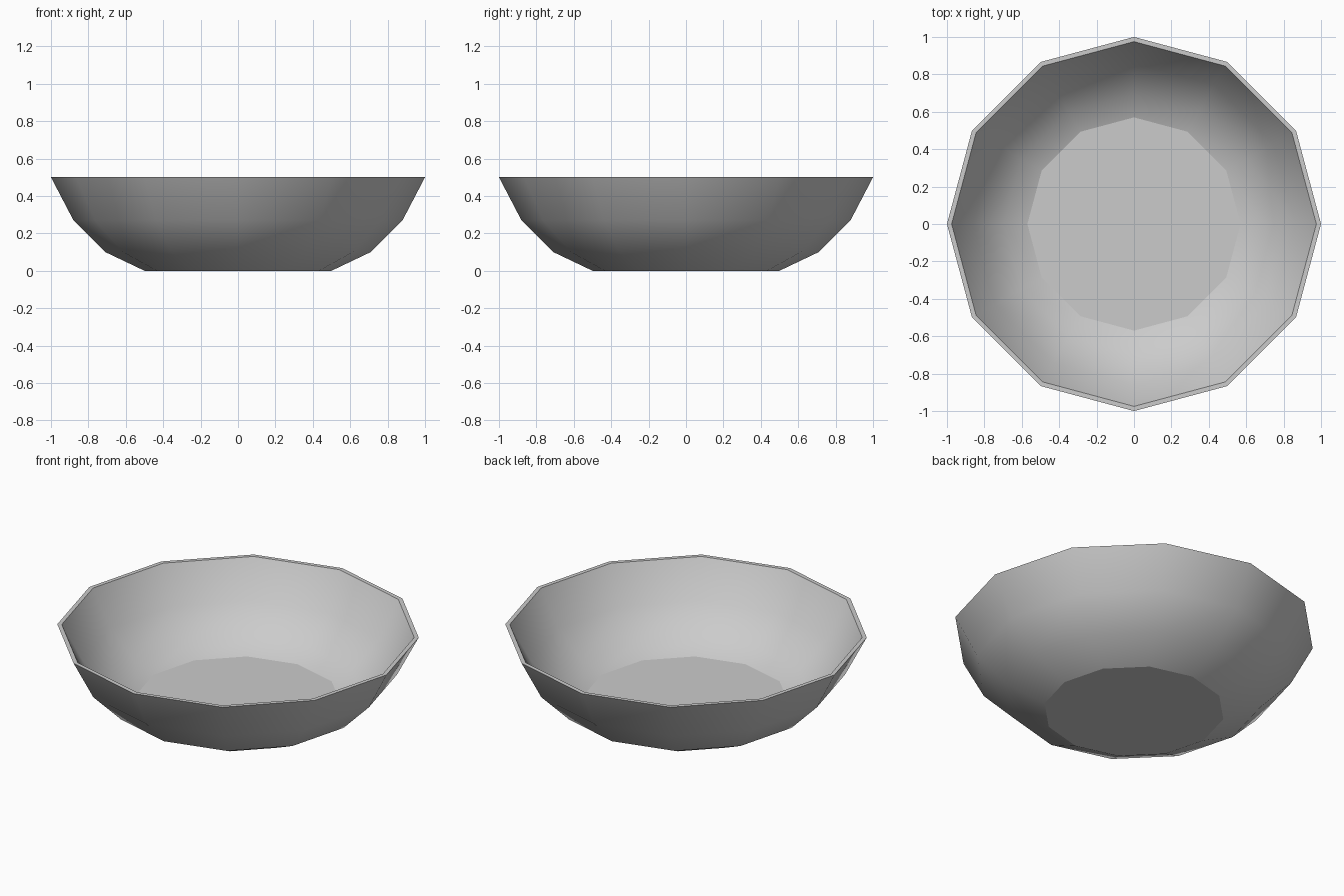
import bpy, bmesh
from math import cos, sin, pi

if "Cube" in bpy.data.objects:
    bpy.data.objects.remove(bpy.data.objects["Cube"])

SIDES = 12
# profile (radius, height): outside going up, then inside going down
profile = [(0.5, 0), (0.71, 0.1), (0.88, 0.27), (1.0, 0.5),
           (0.975, 0.5), (0.86, 0.285), (0.695, 0.13), (0.57, 0.08)]
sharp_rings = {0, 3, 4, 7}

bm = bmesh.new()
rings = [[bm.verts.new((r * cos(2 * pi * i / SIDES), r * sin(2 * pi * i / SIDES), z))
          for i in range(SIDES)] for r, z in profile]

# walls and rim
for a, b in zip(rings, rings[1:]):
    for i in range(SIDES):
        j = (i + 1) % SIDES
        bm.faces.new((a[i], a[j], b[j], b[i]))

# underside and inner floor
bm.faces.new(rings[0][::-1])
bm.faces.new(rings[-1])

# smooth walls, crisp base, rim and floor edges
for f in bm.faces:
    f.smooth = True
for k in sharp_rings:
    for i in range(SIDES):
        bm.edges.get((rings[k][i], rings[k][(i + 1) % SIDES])).smooth = False

mesh = bpy.data.meshes.new("bowl")
bm.to_mesh(mesh)
bm.free()
bowl = bpy.data.objects.new("bowl", mesh)
bpy.context.collection.objects.link(bowl)
